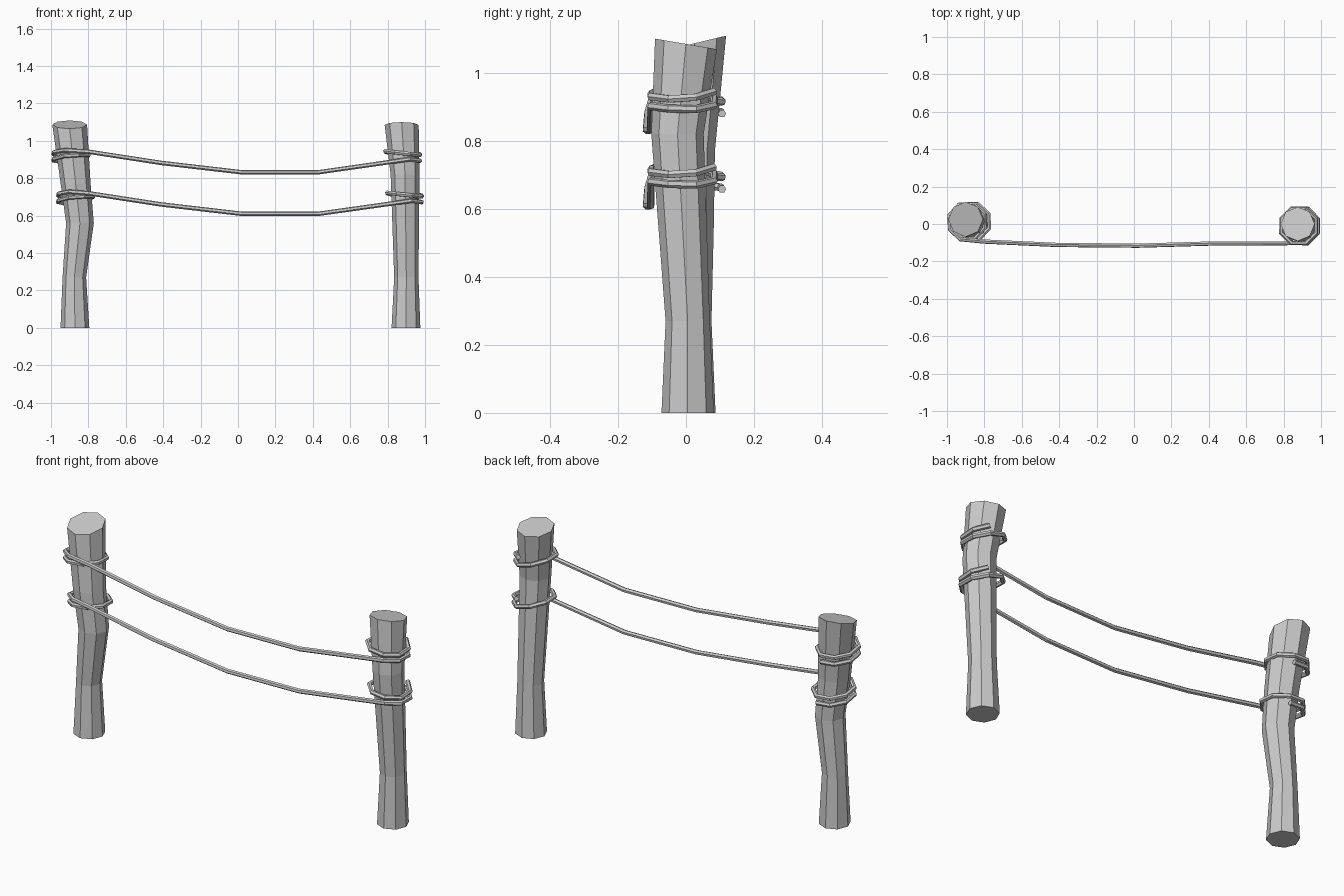
import bpy, bmesh, math
from mathutils import Vector

cube = bpy.data.objects.get("Cube")
if cube:
    bpy.data.objects.remove(cube)

grey = bpy.data.materials.new("light grey")
grey.use_nodes = True
grey.diffuse_color = (0.6, 0.6, 0.6, 1)
grey.node_tree.nodes["Principled BSDF"].inputs["Base Color"].default_value = (0.6, 0.6, 0.6, 1)


def add_object(name, mesh):
    mesh.materials.clear()
    mesh.materials.append(grey)
    obj = bpy.data.objects.new(name, mesh)
    bpy.context.collection.objects.link(obj)
    return obj


def make_post(name, sections, tilt):
    """Eight-sided trunk through (x, y, z, radius) sections, top cut at a slope."""
    bm = bmesh.new()
    rings = []
    for i, (x, y, z, r) in enumerate(sections):
        slope = tilt if i == len(sections) - 1 else 0
        ring = []
        for k in range(8):
            a = math.tau * k / 8
            dy = r * math.sin(a)
            ring.append(bm.verts.new((x + r * math.cos(a), y + dy, z + slope * dy)))
        rings.append(ring)
    for low, high in zip(rings, rings[1:]):
        for k in range(8):
            n = (k + 1) % 8
            bm.faces.new((low[k], low[n], high[n], high[k]))
    bm.faces.new(rings[0][::-1])
    bm.faces.new(rings[-1])
    mesh = bpy.data.meshes.new(name)
    bm.to_mesh(mesh)
    bm.free()
    return add_object(name, mesh)


def coil(cx, cy, r, start, step, heights):
    """Octagonal turns around a post, angles in degrees."""
    pts = []
    for i, z in enumerate(heights):
        a = math.radians(start + step * i)
        pts.append(Vector((cx + r * math.cos(a), cy + r * math.sin(a), z)))
    return pts


def make_rope(name, points, radius=0.012):
    curve = bpy.data.curves.new(name, "CURVE")
    curve.dimensions = "3D"
    curve.bevel_depth = radius
    curve.bevel_resolution = 1
    curve.use_fill_caps = True
    spline = curve.splines.new("POLY")
    spline.points.add(len(points) - 1)
    for p, co in zip(spline.points, points):
        p.co = (*co, 1)
    temp = bpy.data.objects.new(name + "_path", curve)
    bpy.context.collection.objects.link(temp)
    bpy.context.view_layer.update()
    deps = bpy.context.evaluated_depsgraph_get()
    mesh = bpy.data.meshes.new_from_object(temp.evaluated_get(deps))
    bpy.data.objects.remove(temp)
    mesh.name = name
    for poly in mesh.polygons:
        poly.use_smooth = False
    return add_object(name, mesh)


# Crooked posts
make_post("right_post", [(-0.872, 0.01, 0, 0.077), (-0.875, 0.012, 0.27, 0.063),
                         (-0.845, 0.008, 0.56, 0.074), (-0.868, 0.005, 0.77, 0.08),
                         (-0.9, 0.025, 1.087, 0.093)], 0.24)
make_post("left_post", [(0.898, 0.005, 0, 0.077), (0.9, 0.005, 0.27, 0.065),
                        (0.893, -0.025, 0.82, 0.077), (0.875, 0, 1.085, 0.091)], -0.17)

# Sagging ropes, coiled around each post
drops = [0.95, 0.94, 0.93, 0.92, 0.915, 0.92, 0.925, 0.925, 0.92, 0.905, 0.895, 0.885, 0.88]
climbs = [0.902, 0.895, 0.893, 0.905, 0.925, 0.942, 0.945, 0.938, 0.93, 0.923, 0.928, 0.945]
for name, dz, rx, lx in (("upper_rope", 0, -0.893, 0.88), ("lower_rope", -0.222, -0.868, 0.89)):
    right_coil = coil(rx, 0.012, 0.1, 250, -45, [z + dz for z in drops])
    left_coil = coil(lx, -0.01, 0.1, -68, 45, [z + dz for z in climbs])
    span = [Vector((x, y, z + dz)) for x, y, z in
            ((-0.8, -0.094, 0.942), (-0.41, -0.112, 0.882), (0.02, -0.116, 0.832),
             (0.43, -0.104, 0.832))]
    make_rope(name, right_coil[::-1] + span + left_coil)
